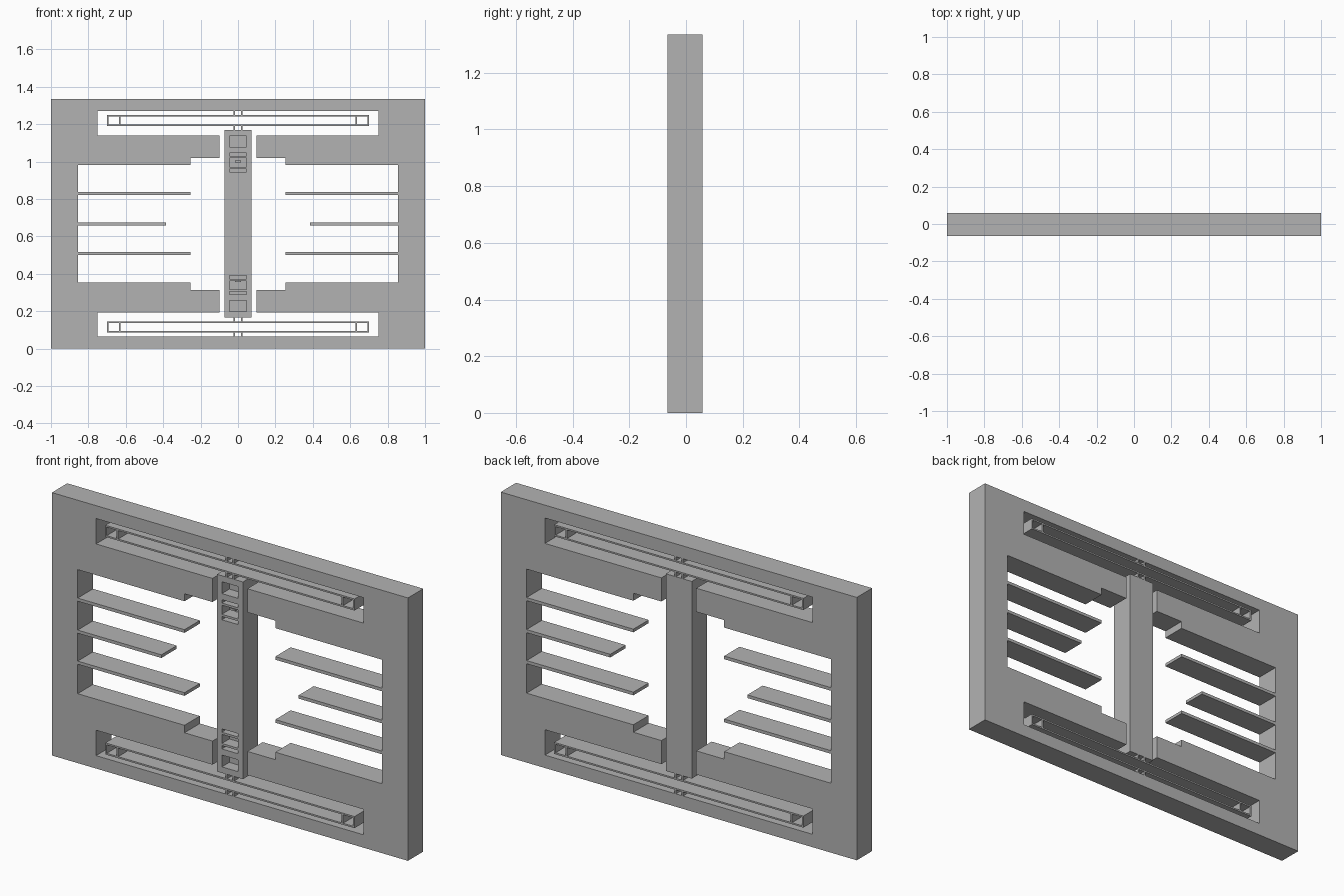
import bpy, bmesh

cube = bpy.data.objects.get("Cube")
if cube:
    bpy.data.objects.remove(cube, do_unlink=True)

FRONT, BACK = -0.065, 0.058
HEIGHT = 1.335
MID = HEIGHT / 2

grey = bpy.data.materials.new("plain grey")
grey.use_nodes = True
grey.diffuse_color = (0.45, 0.45, 0.45, 1)
grey.node_tree.nodes["Principled BSDF"].inputs["Base Color"].default_value = (0.45, 0.45, 0.45, 1)


def prism(name, outline, y0=FRONT, y1=BACK):
    """Extrude an (x, z) outline through the depth."""
    bm = bmesh.new()
    face = bm.faces.new([bm.verts.new((x, y0, z)) for x, z in outline])
    moved = bmesh.ops.extrude_face_region(bm, geom=[face])["geom"]
    bmesh.ops.translate(bm, vec=(0, y1 - y0, 0),
                        verts=[v for v in moved if isinstance(v, bmesh.types.BMVert)])
    bmesh.ops.recalc_face_normals(bm, faces=bm.faces)
    mesh = bpy.data.meshes.new(name)
    bm.to_mesh(mesh)
    bm.free()
    mesh.materials.append(grey)
    obj = bpy.data.objects.new(name, mesh)
    bpy.context.collection.objects.link(obj)
    return obj


def box(name, x0, x1, z0, z1, y0=FRONT, y1=BACK):
    return prism(name, [(x0, z0), (x1, z0), (x1, z1), (x0, z1)], y0, y1)


def cut(target, cutter):
    """Subtract a cutter and discard it."""
    mod = target.modifiers.new("cut", "BOOLEAN")
    mod.operation, mod.solver, mod.object = "DIFFERENCE", "EXACT", cutter
    bpy.context.view_layer.objects.active = target
    bpy.ops.object.modifier_apply(modifier=mod.name)
    bpy.data.objects.remove(cutter, do_unlink=True)


# Frame with one connected opening: slots, necks, steps and windows
frame = box("frame", -1, 1, 0, HEIGHT)
quarter = [(0.855, 0.315), (0.255, 0.315), (0.255, 0.353), (0.098, 0.353),
           (0.098, 0.473), (0.752, 0.473), (0.752, 0.602)]
half = [(x, -z) for x, z in reversed(quarter)] + quarter
opening = [(x, MID + z) for x, z in half]
opening += [(-x, z) for x, z in reversed(opening)]
cut(frame, prism("opening_cutter", opening, FRONT - 0.1, BACK + 0.1))

# Fingers reaching in from each side
for side, sx in (("left", 1), ("right", -1)):
    for level, z, tip in (("lower", 0.51, 0.255), ("middle", MID, 0.385), ("upper", 0.83, 0.255)):
        box(f"{side}_{level}_finger", *sorted((sx * tip, sx * 0.87)), z - 0.008, z + 0.008)

# Central bar with pockets in its front
bar = box("central_bar", -0.073, 0.073, 0.167, 1.168)
pockets = [(0.41, 0.47), (0.362, 0.379), (0.305, 0.351), (0.277, 0.294)]
for sz in (1, -1):
    for a, b in pockets:
        z0, z1 = sorted((MID + sz * a, MID + sz * b))
        cut(bar, box("pocket_cutter", -0.045, 0.045, z0, z1, FRONT - 0.05, FRONT + 0.06))

# Thin spring loops in the slots, tied to the frame and the bar
T = 0.008
for end, sz in (("upper", 1), ("lower", -1)):
    def strip(name, x0, x1, a, b):
        box(f"{end}_{name}", x0, x1, *sorted((MID + sz * a, MID + sz * b)))

    strip("spring_inner_leaf", -0.70, 0.70, 0.523, 0.523 + T)
    strip("spring_outer_leaf", -0.70, 0.70, 0.582 - T, 0.582)
    for side, sx in (("left", 1), ("right", -1)):
        for part, x in (("end_wall", 0.696), ("divider", 0.632), ("stem", 0.02)):
            x0, x1 = sx * x - T / 2, sx * x + T / 2
            if part == "stem":
                strip(f"{side}_inner_stem", x0, x1, 0.495, 0.525)
                strip(f"{side}_outer_stem", x0, x1, 0.58, 0.605)
            else:
                strip(f"{side}_spring_{part}", x0, x1, 0.525, 0.58)

# Small catch in the wide pocket near each end of the bar
for end, z in (("upper", 1.0), ("lower", 0.362)):
    box(f"{end}_catch", -0.015, 0.015, z - 0.005, z + 0.005, FRONT + 0.02, FRONT + 0.065)
